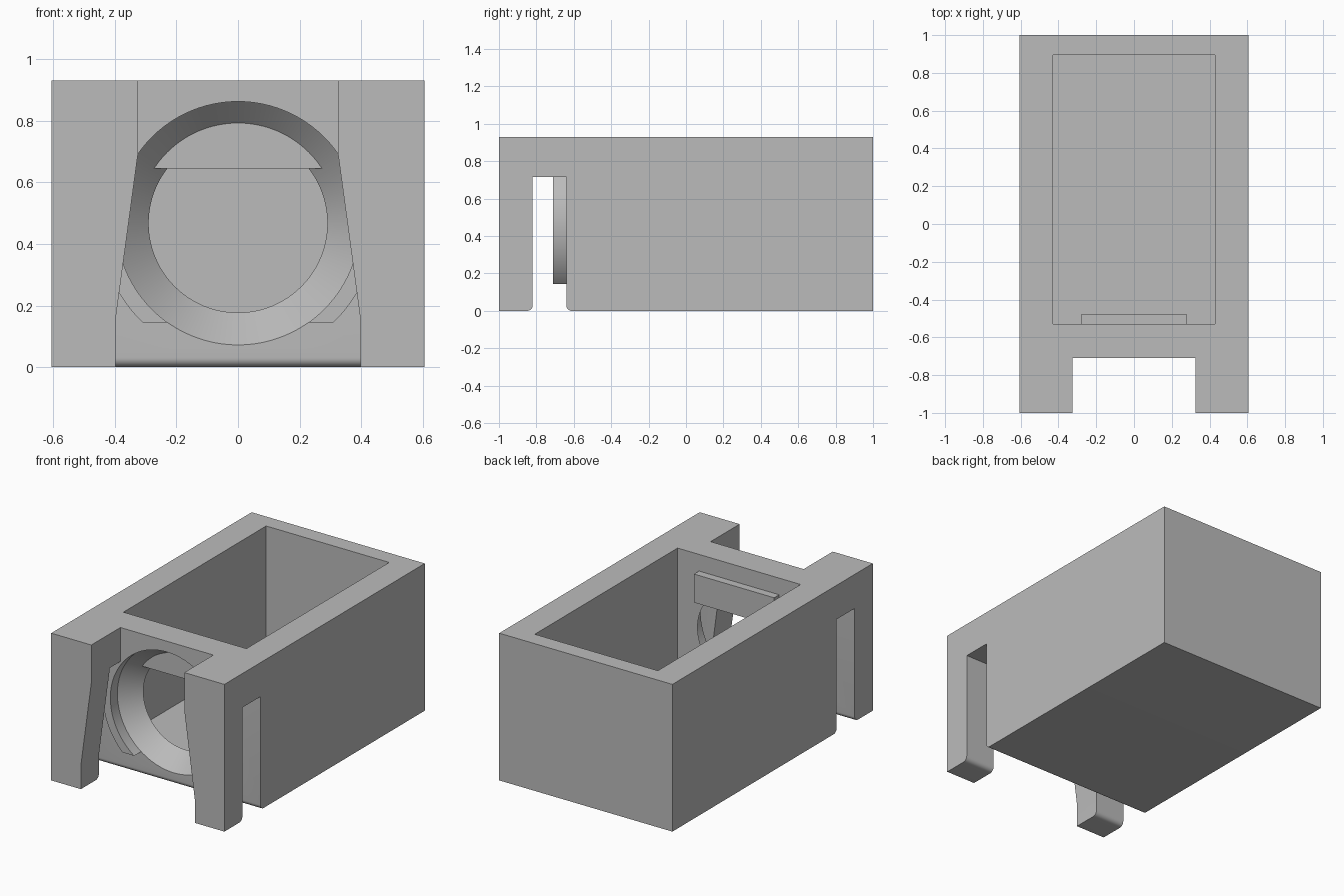
import bpy, bmesh, math
from mathutils import Vector

cube = bpy.data.objects.get("Cube")
if cube:
    bpy.data.objects.remove(cube, do_unlink=True)

grey = bpy.data.materials.new("plain_grey")
grey.use_nodes = True
COLOR = (0.5, 0.5, 0.5, 1)
grey.diffuse_color = COLOR
grey.node_tree.nodes["Principled BSDF"].inputs["Base Color"].default_value = COLOR


def finish(name, bm):
    bmesh.ops.recalc_face_normals(bm, faces=bm.faces)
    mesh = bpy.data.meshes.new(name)
    bm.to_mesh(mesh)
    bm.free()
    mesh.materials.append(grey)
    obj = bpy.data.objects.new(name, mesh)
    bpy.context.collection.objects.link(obj)
    return obj


def prism(name, points, axis, start, end):
    """Extrude a 2D outline along x (outline in y, z) or y (outline in x, z)."""
    bm = bmesh.new()
    place = (lambda p: (start, *p)) if axis == "x" else (lambda p: (p[0], start, p[1]))
    face = bm.faces.new([bm.verts.new(place(p)) for p in points])
    moved = bmesh.ops.extrude_face_region(bm, geom=[face])["geom"]
    step = Vector((end - start, 0, 0) if axis == "x" else (0, end - start, 0))
    bmesh.ops.translate(bm, vec=step, verts=[g for g in moved if isinstance(g, bmesh.types.BMVert)])
    return finish(name, bm)


def box(name, x, y0, y1, z0, z1):
    return prism(name, [(-x, z0), (x, z0), (x, z1), (-x, z1)], "y", y0, y1)


def arc(cx, cz, r, a0, a1, steps):
    angles = [math.radians(a0 + (a1 - a0) * i / steps) for i in range(steps + 1)]
    return [(cx + r * math.cos(a), cz + r * math.sin(a)) for a in angles]


def combine(target, tool, operation):
    mod = target.modifiers.new(tool.name, "BOOLEAN")
    mod.operation, mod.object, mod.solver = operation, tool, "EXACT"
    bpy.context.view_layer.objects.active = target
    bpy.ops.object.modifier_apply(modifier=mod.name)
    bpy.data.objects.remove(tool, do_unlink=True)


HALF, TOP, PORT_Z = 0.605, 0.93, 0.467
FLAT = 0.145

# Housing side profile with the round-edged slot behind the front legs
profile = [(-1, 0)]
profile += arc(-0.85, 0.03, 0.03, -90, 0, 8)
profile += [(-0.82, 0.715), (-0.64, 0.715)]
profile += arc(-0.61, 0.03, 0.03, 180, 270, 8)
profile += [(1, 0), (1, TOP), (-1, TOP)]
housing = prism("housing", profile, "x", -HALF, HALF)

# Raised collar: disc with a flat bottom
R = 0.447
low = math.degrees(math.asin((FLAT - PORT_Z) / R))
collar = prism("collar", arc(0, PORT_Z, R, low, 180 - low, 96), "y", -0.71, -0.62)
combine(housing, collar, "UNION")

# Gap between the front legs, widening downward
gap = [(0.325, 1.1), (0.325, 0.69), (0.398, 0.15), (0.398, -0.1)]
gap += [(-x, z) for x, z in reversed(gap)]
combine(housing, prism("leg_gap", gap, "y", -1.1, -0.71), "DIFFERENCE")

# Open-topped cavity
combine(housing, box("cavity", 0.43, -0.53, 0.895, FLAT, 1.1), "DIFFERENCE")

# Round port: straight through the collar, then tapering into the cavity
bm = bmesh.new()
rings = []
for y, r in [(-0.78, 0.395), (-0.64, 0.395), (-0.52, 0.2805)]:
    rings.append([bm.verts.new((x, y, z)) for x, z in arc(0, PORT_Z, r, 0, 360, 96)[:-1]])
for a, b in zip(rings, rings[1:]):
    for i in range(len(a)):
        j = (i + 1) % len(a)
        bm.faces.new((a[i], a[j], b[j], b[i]))
bm.faces.new(rings[0])
bm.faces.new(rings[-1])
combine(housing, finish("port", bm), "DIFFERENCE")

# Bar across the top of the port, standing proud inside the cavity
bar = box("inner_bar", 0.28, -0.567, -0.48, 0.645, 0.825)
combine(housing, bar, "UNION")

# Smooth curved walls, keep hard edges
bpy.ops.object.select_all(action="DESELECT")
housing.select_set(True)
bpy.context.view_layer.objects.active = housing
bpy.ops.object.shade_smooth_by_angle(angle=math.radians(25))
